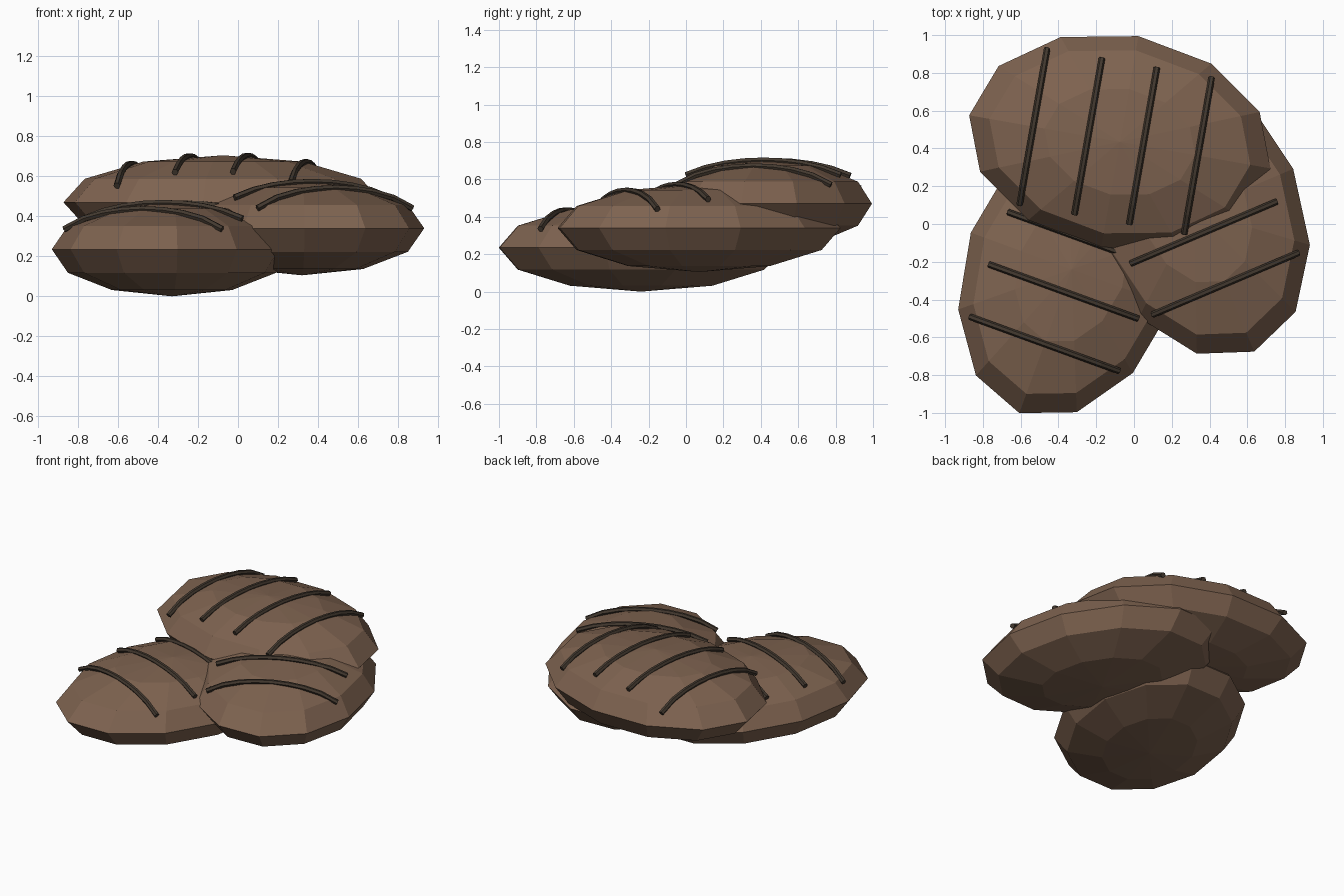
import bpy
import bmesh
from math import radians, sqrt
from mathutils import Matrix, Vector

cube = bpy.data.objects.get("Cube")
if cube:
    bpy.data.objects.remove(cube)


def make_material(name, color):
    mat = bpy.data.materials.new(name)
    mat.use_nodes = True
    mat.diffuse_color = color
    bsdf = mat.node_tree.nodes["Principled BSDF"]
    bsdf.inputs["Base Color"].default_value = color
    bsdf.inputs["Roughness"].default_value = 0.9
    return mat


brown = make_material("roasted brown", (0.21, 0.125, 0.08, 1))
char = make_material("charred brown", (0.055, 0.04, 0.028, 1))

# Half sizes of one patty: short side, long side, height
RX, RY, RZ = 0.568, 0.81, 0.235
MARK_OFFSETS = [-0.42, -0.125, 0.17, 0.465]
MARK_HALF = 0.42
MARK_STEPS = 8


def place(obj, center, turn):
    obj.matrix_world = Matrix.Translation(Vector(center)) @ Matrix.Rotation(radians(turn), 4, "Z")
    bpy.context.collection.objects.link(obj)


def add_patty(name, center, turn):
    # Faceted flattened body
    bm = bmesh.new()
    bmesh.ops.create_uvsphere(bm, u_segments=12, v_segments=6, radius=1)
    bmesh.ops.scale(bm, vec=(RX, RY, RZ), verts=bm.verts)
    mesh = bpy.data.meshes.new(name)
    bm.to_mesh(mesh)
    bm.free()
    mesh.materials.append(brown)
    place(bpy.data.objects.new(name, mesh), center, turn)

    # Grill marks arching over the top surface
    curve = bpy.data.curves.new(name + "_grill_marks", "CURVE")
    curve.dimensions = "3D"
    curve.bevel_depth = 0.017
    curve.bevel_resolution = 1
    curve.use_fill_caps = True
    curve.materials.append(char)
    for y in MARK_OFFSETS:
        spline = curve.splines.new("POLY")
        spline.use_smooth = False
        spline.points.add(MARK_STEPS)
        for i, point in enumerate(spline.points):
            x = MARK_HALF * (2 * i / MARK_STEPS - 1)
            z = RZ * sqrt(1 - (x / RX) ** 2 - (y / RY) ** 2)
            point.co = (x, y, z, 1)
    place(bpy.data.objects.new(name + "_grill_marks", curve), center, turn)


# Stack of three overlapping patties
add_patty("front_right_patty", (-0.33, -0.24, 0.235), -20)
add_patty("left_patty", (0.32, 0.07, 0.34), 23)
add_patty("top_patty", (-0.075, 0.435, 0.47), 80)
